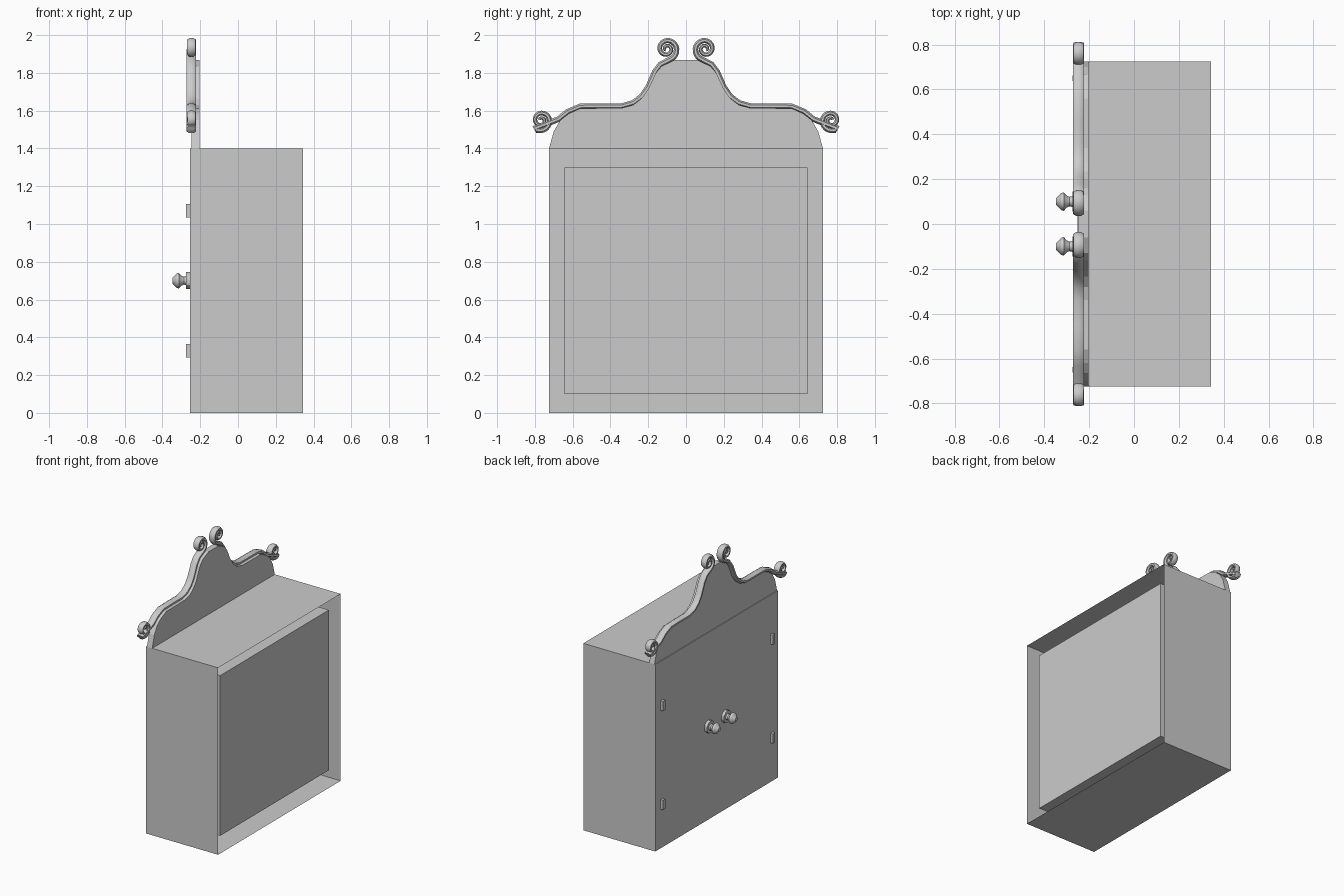
import bpy, bmesh, math
from mathutils import Vector

if "Cube" in bpy.data.objects:
    bpy.data.objects.remove(bpy.data.objects["Cube"])

FRONT, BACK, HALF_W, BODY_H = -0.253, 0.343, 0.725, 1.4

paint = bpy.data.materials.new("plain_grey")
paint.use_nodes = True
grey = (0.6, 0.6, 0.6, 1)
paint.diffuse_color = grey
paint.node_tree.nodes["Principled BSDF"].inputs["Base Color"].default_value = grey


def finish(name, bm, smooth=None):
    mesh = bpy.data.meshes.new(name)
    bmesh.ops.recalc_face_normals(bm, faces=bm.faces)
    bm.to_mesh(mesh)
    bm.free()
    mesh.materials.append(paint)
    ob = bpy.data.objects.new(name, mesh)
    bpy.context.collection.objects.link(ob)
    if smooth:
        bpy.ops.object.select_all(action='DESELECT')
        ob.select_set(True)
        bpy.context.view_layer.objects.active = ob
        bpy.ops.object.shade_smooth_by_angle(angle=math.radians(smooth))
    return ob


def box(name, lo, hi, open_back=False):
    bm = bmesh.new()
    bmesh.ops.create_cube(bm, size=1)
    lo, hi = Vector(lo), Vector(hi)
    for v in bm.verts:
        v.co = Vector([lo[i] + (v.co[i] + 0.5) * (hi[i] - lo[i]) for i in range(3)])
    if open_back:
        rear = [f for f in bm.faces if f.calc_center_median().x > hi.x - 1e-4]
        bmesh.ops.delete(bm, geom=rear, context='FACES_ONLY')
    return finish(name, bm)


def loft(bm, rings, closed_ends=True):
    rings = [[bm.verts.new(p) for p in ring] for ring in rings]
    n = len(rings[0])
    for a, b in zip(rings, rings[1:]):
        for i in range(n):
            j = (i + 1) % n
            bm.faces.new((a[i], a[j], b[j], b[i]))
    if closed_ends:
        bm.faces.new(rings[0])
        bm.faces.new(rings[-1])


# Carcass: thin shell open at the rear, with the compartment set inside it
box("cabinet_shell", (FRONT, -HALF_W, 0), (BACK, HALF_W, BODY_H), open_back=True)
box("inner_compartment", (FRONT + 0.01, -0.643, 0.1), (BACK - 0.04, 0.643, 1.3))

# Shaped header board: half outline mirrored across the middle
outline = [(0.725, 1.4), (0.70, 1.49), (0.665, 1.55), (0.62, 1.585), (0.56, 1.612),
           (0.34, 1.614), (0.28, 1.63), (0.235, 1.665), (0.20, 1.715), (0.16, 1.80),
           (0.13, 1.835), (0.06, 1.868)]
profile = outline + [(-y, z) for y, z in reversed(outline)]
bm = bmesh.new()
loft(bm, [[(x, y, z) for y, z in profile] for x in (FRONT + 0.006, -0.203)])
finish("header_board", bm)


# Scroll moulding: spiral in, follow the header edge, spiral out
def spiral(cy, cz, start, turn, r0=0.058, r1=0.008, turns=1.8, steps=36):
    pts = []
    for i in range(steps + 1):
        t = i / steps
        a = math.radians(start) + turn * t * turns * math.tau
        r = r0 + (r1 - r0) * t ** 0.85
        pts.append((cy + r * math.cos(a), cz + r * math.sin(a), 1 - 0.5 * t))
    return pts


edge = [(0.675, 1.555), (0.625, 1.595), (0.56, 1.622), (0.45, 1.624), (0.34, 1.624),
        (0.28, 1.641), (0.235, 1.675), (0.20, 1.725), (0.165, 1.805), (0.135, 1.845),
        (0.09, 1.868)]
lower = spiral(0.768, 1.549, -50, -1)
upper = spiral(0.102, 1.927, 235, -1)
path = lower[::-1] + [(y, z, 1) for y, z in edge] + upper


def moulding(name, side):
    rings = []
    for i, (y, z, k) in enumerate(path):
        a, b = path[max(i - 1, 0)], path[min(i + 1, len(path) - 1)]
        t = Vector((b[0] - a[0], b[1] - a[1])).normalized()
        ring = []
        for s in range(8):
            ang = math.tau * (s + 0.5) / 8
            off = 0.0165 * k * math.cos(ang)
            ring.append((-0.247 + 0.027 * (0.4 + 0.6 * k) * math.sin(ang),
                         side * (y - t.y * off), z + t.x * off))
        rings.append(ring)
    bm = bmesh.new()
    loft(bm, rings)
    finish(name, bm, 40)


# Turned door knob: distance from the front and radius
knob = [(0, 0.045), (0.022, 0.045), (0.022, 0.024), (0.034, 0.021), (0.046, 0.026),
        (0.060, 0.041), (0.072, 0.038), (0.095, 0.014)]


def door_knob(name, y):
    bm = bmesh.new()
    loft(bm, [[(FRONT - d, y + r * math.cos(math.tau * s / 12),
                0.7 + r * math.sin(math.tau * s / 12)) for s in range(12)] for d, r in knob])
    finish(name, bm, 30)


# Mirrored fittings
for label, side in (("left", 1), ("right", -1)):
    moulding(f"scroll_moulding_{label}", side)
    door_knob(f"door_knob_{label}", side * 0.1)
    for level, z in (("lower", 0.33), ("upper", 1.07)):
        y = side * 0.65
        box(f"{level}_hinge_{label}", (FRONT - 0.022, y - 0.013, z - 0.036),
            (FRONT + 0.005, y + 0.013, z + 0.036))
